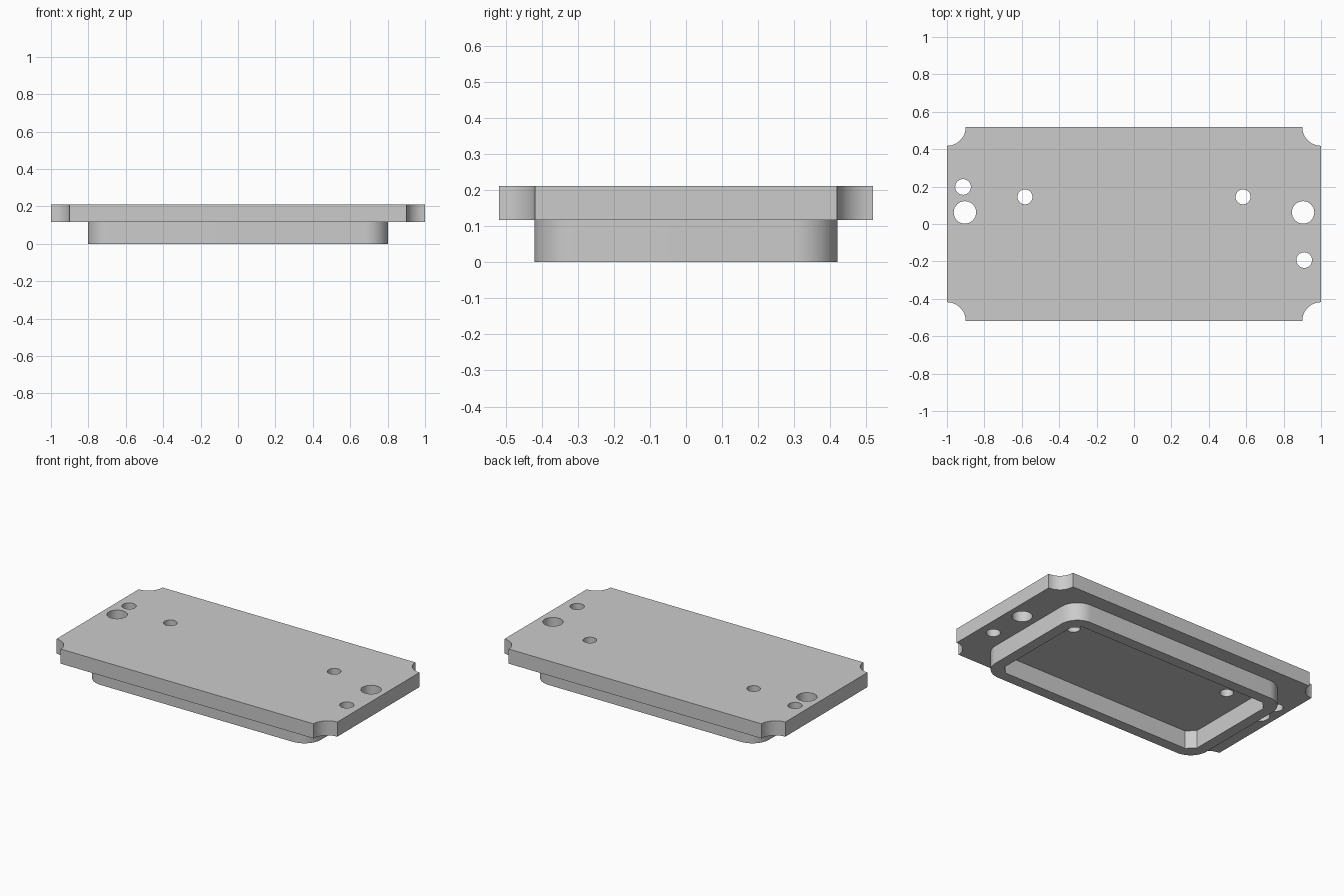
import bpy
import bmesh
from math import sin, cos, pi, radians

cube = bpy.data.objects.get("Cube")
if cube:
    bpy.data.objects.remove(cube, do_unlink=True)

HALF_X, HALF_Y = 1.0, 0.518
STEP_Z, TOP_Z = 0.117, 0.211

grey = bpy.data.materials.new("grey")
grey.use_nodes = True
colour = (0.6, 0.6, 0.6, 1)
grey.diffuse_color = colour
grey.node_tree.nodes["Principled BSDF"].inputs["Base Color"].default_value = colour


def arc(cx, cy, r, start, end, steps):
    angles = [start + (end - start) * i / steps for i in range(steps + 1)]
    return [(cx + r * cos(a), cy + r * sin(a)) for a in angles]


def circle(cx, cy, r, steps=32):
    return arc(cx, cy, r, 0, 2 * pi, steps)[:-1]


def cornered_rect(hx, hy, r, steps, notched=False):
    """Rectangle whose corners are rounded outwards, or scooped out if notched."""
    points = []
    for i, (sx, sy) in enumerate([(1, 1), (-1, 1), (-1, -1), (1, -1)]):
        a = i * pi / 2
        if notched:
            points += arc(sx * hx, sy * hy, r, a + 1.5 * pi, a + pi, steps)
        else:
            points += arc(sx * (hx - r), sy * (hy - r), r, a, a + pi / 2, steps)
    return points


def prism(name, loops, z0, z1):
    """Extrude an outline with holes (the first loop is the outside)."""
    bm = bmesh.new()
    edges = []
    for loop in loops:
        verts = [bm.verts.new((x, y, z0)) for x, y in loop]
        edges += [bm.edges.new((v, verts[i - 1])) for i, v in enumerate(verts)]
    bmesh.ops.triangle_fill(bm, edges=edges, use_beauty=True, normal=(0, 0, 1))
    result = bmesh.ops.extrude_face_region(bm, geom=bm.faces[:], use_keep_orig=True)
    top = [g for g in result["geom"] if isinstance(g, bmesh.types.BMVert)]
    bmesh.ops.translate(bm, verts=top, vec=(0, 0, z1 - z0))
    bmesh.ops.recalc_face_normals(bm, faces=bm.faces[:])
    mesh = bpy.data.meshes.new(name)
    bm.to_mesh(mesh)
    bm.free()
    mesh.materials.append(grey)
    obj = bpy.data.objects.new(name, mesh)
    bpy.context.collection.objects.link(obj)
    bpy.ops.object.select_all(action="DESELECT")
    obj.select_set(True)
    bpy.context.view_layer.objects.active = obj
    bpy.ops.object.shade_smooth_by_angle(angle=radians(30))
    return obj


# Top plate: scooped corners, mirrored pairs of holes and two odd end holes
holes = [circle(-0.914, 0.198, 0.042), circle(0.91, -0.193, 0.042)]
for side in (-1, 1):
    holes.append(circle(side * 0.904, 0.062, 0.06))
    holes.append(circle(side * 0.583, 0.145, 0.04))
outline = cornered_rect(HALF_X, HALF_Y, 0.1, 12, notched=True)
prism("top_plate", [outline] + holes, STEP_Z, TOP_Z)

# Lower rim: rounded outside, small chamfered corners inside
rim_outer = cornered_rect(0.803, 0.42, 0.12, 12)
rim_inner = cornered_rect(0.733, 0.35, 0.05, 1)
prism("lower_rim", [rim_outer, rim_inner], 0, STEP_Z)
